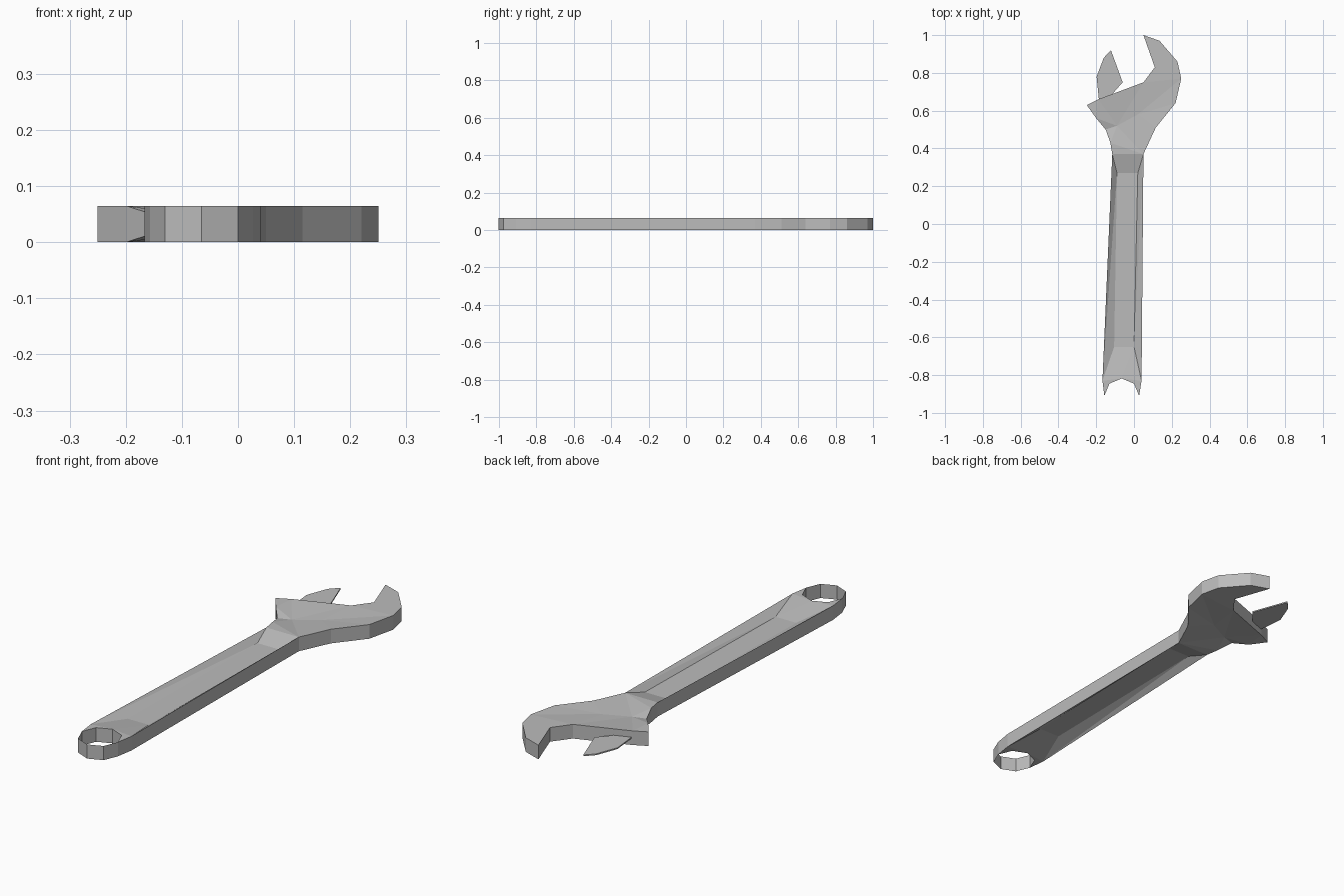
import bpy
import bmesh
import math
from mathutils import Vector
from mathutils.geometry import delaunay_2d_cdt

cube = bpy.data.objects.get("Cube")
if cube:
    bpy.data.objects.remove(cube, do_unlink=True)

THICK = 0.065
MID = THICK / 2

steel = bpy.data.materials.new("grey_steel")
steel.use_nodes = True
steel.diffuse_color = (0.5, 0.5, 0.5, 1)
steel.node_tree.nodes["Principled BSDF"].inputs["Base Color"].default_value = steel.diffuse_color


def finish(name, bm):
    mesh = bpy.data.meshes.new(name)
    bm.to_mesh(mesh)
    bm.free()
    mesh.materials.append(steel)
    obj = bpy.data.objects.new(name, mesh)
    bpy.context.collection.objects.link(obj)


def plate(name, outline, inner=(), creases=(), half=MID):
    """Flat part mirrored about the middle plane; each point is (x, y, recess)."""
    points = [(*p, 0)[:3] for p in list(outline) + list(inner)]
    n = len(outline)
    rim = [(i, (i + 1) % n) for i in range(n)]
    tris = delaunay_2d_cdt([Vector(p[:2]) for p in points], rim + list(creases), [], 1, 1e-5)[2]
    bm = bmesh.new()
    top = [bm.verts.new((x, y, MID + half - d)) for x, y, d in points]
    low = [bm.verts.new((x, y, MID - half + d)) for x, y, d in points]
    for t in tris:
        bm.faces.new([top[i] for i in t])
        bm.faces.new([low[i] for i in reversed(t)])
    for a, b in rim:
        bm.faces.new((low[a], low[b], top[b], top[a]))
    bmesh.ops.recalc_face_normals(bm, faces=bm.faces)
    finish(name, bm)


# Octagonal hanging ring, starting at its right corner
ring = [(-0.065 + 0.092 * math.cos(i * math.pi / 4),
         -0.91 + 0.092 * math.sin(i * math.pi / 4)) for i in range(8)]

# Body outline: fixed jaw, left side of head, handle, ring notch, right side
head = [(0.05, 0.37), (0.115, 0.51), (0.22, 0.64), (0.25, 0.77), (0.23, 0.86),
        (0.135, 0.97), (0.05, 1.0), (0.11, 0.83), (0.05, 0.75), (-0.19, 0.66),
        (-0.25, 0.63), (-0.2, 0.56), (-0.15, 0.5, 0.016), (-0.125, 0.43), (-0.115, 0.37)]
left_foot, right_foot = (-0.167, -0.83), (0.04, -0.83)
outline = head + [left_foot] + ring[4:0:-1] + [ring[0], right_foot]

# Recessed handle panel and the valley across the head
panel = [(-0.09, 0.27, 0.027), (-0.105, -0.65, 0.027), (0.0, -0.65, 0.027), (0.02, 0.27, 0.027)]
valley = [(-0.09, 0.52, 0.015), (0.02, 0.58, 0.01)]
n = len(outline)
neck_r, neck_l = 0, len(head) - 1
foot_l, foot_r = len(head), n - 1
a, b, c, d, v, w = range(n, n + 6)
creases = [(a, b), (b, c), (c, d), (d, a), (neck_l, neck_r), (neck_l, a), (neck_r, d),
           (foot_l, b), (foot_r, c), (neck_l - 2, v), (v, w), (w, 3), (v, 8)]
plate("wrench_body", outline, panel + valley, creases)

# Thin sliding jaw on the middle plane
plate("sliding_jaw", [(-0.185, 0.65), (-0.12, 0.68), (-0.1, 0.705), (-0.06, 0.75), (-0.122, 0.92),
                      (-0.16, 0.88), (-0.198, 0.78)], half=0.003)

# Outer half of the ring wall
bm = bmesh.new()
for i in (4, 5, 6, 7):
    p, q = ring[i], ring[(i + 1) % 8]
    bm.faces.new([bm.verts.new((*xy, z)) for xy, z in ((p, 0), (q, 0), (q, THICK), (p, THICK))])
bmesh.ops.remove_doubles(bm, verts=bm.verts, dist=1e-4)
finish("hanging_ring", bm)
